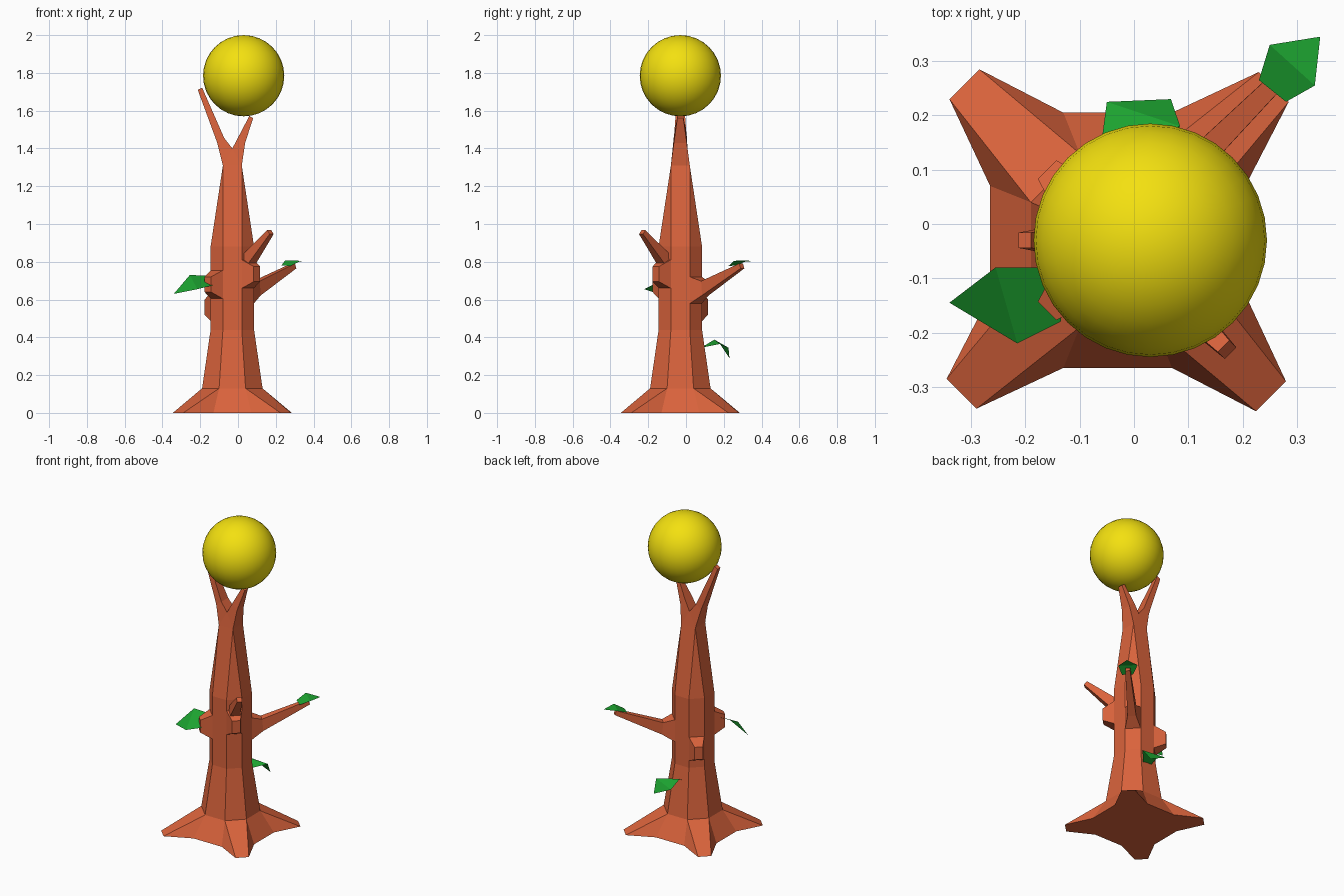
import bpy, bmesh, math
from mathutils import Vector

if "Cube" in bpy.data.objects:
    bpy.data.objects.remove(bpy.data.objects["Cube"])

C = Vector((-0.03, -0.03, 0))  # trunk axis


def material(name, rgb):
    m = bpy.data.materials.new(name)
    m.diffuse_color = (*rgb, 1)
    m.use_nodes = True
    m.node_tree.nodes["Principled BSDF"].inputs["Base Color"].default_value = m.diffuse_color
    return m


BARK = material("bark", (0.70, 0.125, 0.045))
LEAF = material("leaf", (0.012, 0.37, 0.03))
YELLOW = material("yellow", (0.90, 0.75, 0.005))


def finish(bm, name, mat, offset=C):
    bmesh.ops.remove_doubles(bm, verts=bm.verts, dist=0.0005)
    bmesh.ops.recalc_face_normals(bm, faces=bm.faces)
    me = bpy.data.meshes.new(name)
    bm.to_mesh(me)
    bm.free()
    me.materials.append(mat)
    ob = bpy.data.objects.new(name, me)
    ob.location = offset
    bpy.context.collection.objects.link(ob)
    return ob


def loft(bm, rings, caps=(True, True)):
    """Skin a list of equal-length point rings."""
    vs = [[bm.verts.new(p) for p in r] for r in rings]
    n = len(vs[0])
    for a, b in zip(vs, vs[1:]):
        for i in range(n):
            j = (i + 1) % n
            bm.faces.new((a[i], a[j], b[j], b[i]))
    if caps[0]:
        bm.faces.new(vs[0][::-1])
    if caps[1]:
        bm.faces.new(vs[-1])
    return vs


def four_sides(points, z):
    """Repeat the points of one side around the four sides."""
    out = []
    for k in range(4):
        c, s = round(math.cos(k * math.pi / 2)), round(math.sin(k * math.pi / 2))
        out += [(c * x - s * y, s * x + c * y, z) for x, y in points]
    return out


# Trunk: octagonal shaft tapering to a square
bm = bmesh.new()
rings = loft(bm, [four_sides([(b, -a), (b, a)], z) for z, a, b in
                  [(0.13, 0.07, 0.16), (0.44, 0.05, 0.115),
                   (0.88, 0.05, 0.115), (1.31, 0.05, 0.05)]], (False, False))

# Root flare: four spreading roots down to the ground
foot = [bm.verts.new(p) for p in
        four_sides([(0.235, -0.10), (0.235, 0.10), (0.315, 0.255), (0.26, 0.31)], 0)]
bm.faces.new(foot[::-1])
for k in range(4):
    f0, f1, f2, f3, f4 = [foot[(4 * k + i) % 16] for i in range(5)]
    o0, o1, o2 = [rings[0][(2 * k + i) % 8] for i in range(3)]
    bm.faces.new((f0, f1, o1, o0))
    bm.faces.new((f1, f2, o1))
    bm.faces.new((f2, f3, o2, o1))
    bm.faces.new((f3, f4, o2))

# Fork: two arms sharing a crotch edge; each ring is outer xz, inner xz, half depth
crotch = (0, 1.40, 0.038)
for s in (-1, 1):
    bm.faces.new([bm.verts.new(p) for p in
                  [(-0.05, s * 0.05, 1.31), (0.05, s * 0.05, 1.31), (0, s * crotch[2], 1.40)]])
for arm in ([((-0.05, 1.31, 0.05), crotch), ((-0.08, 1.43, 0.034), (-0.043, 1.455, 0.034)),
             ((-0.183, 1.71, 0.014), (-0.16, 1.722, 0.014))],
            [((0.05, 1.31, 0.05), crotch), ((0.068, 1.43, 0.034), (0.034, 1.465, 0.034)),
             ((0.11, 1.56, 0.016), (0.09, 1.572, 0.016))]):
    loft(bm, [[(o[0], -o[2], o[1]), (i[0], -i[2], i[1]), (i[0], i[2], i[1]), (o[0], o[2], o[1])]
              for o, i in arm], (False, True))
finish(bm, "trunk", BARK)


def limb(name, angle, sections):
    """Square limb growing out at an angle; sections: distance, z, half width, half height, tilt."""
    a = math.radians(angle)
    u, v = Vector((math.cos(a), math.sin(a), 0)), Vector((-math.sin(a), math.cos(a), 0))
    bm = bmesh.new()
    loft(bm, [[u * (d - q * h * math.sin(t)) + v * (p * w) + Vector((0, 0, z + q * h * math.cos(t)))
               for p, q in ((-1, -1), (1, -1), (1, 1), (-1, 1))]
              for d, z, w, h, t in sections])
    finish(bm, name, BARK)


# Knots on three corners
for name, angle, z in (("front_right_knot", -45, 0.735), ("front_left_knot", 225, 0.68),
                       ("back_left_knot", 135, 0.56)):
    limb(name, angle, [(0.10, z, 0.045, 0.08, 0), (0.1165, z, 0.045, 0.075, 0),
                       (0.184, z, 0.024, 0.04, 0)])

# Branches
limb("back_right_branch", 45, [(0.10, 0.65, 0.045, 0.075, 0), (0.1165, 0.65, 0.045, 0.07, 0),
                               (0.184, 0.66, 0.025, 0.038, 0.1), (0.46, 0.778, 0.014, 0.014, 0.4)])
limb("front_right_branch", -45, [(0.10, 0.79, 0.032, 0.035, 0.7), (0.285, 0.957, 0.015, 0.014, 0.7)])


# Leaves: folded five-sided blades (two base, two side, one tip point)
def leaf(name, base_a, base_b, side_b, tip, side_a):
    bm = bmesh.new()
    a, b, c, d, e = [bm.verts.new(p) for p in (base_a, base_b, side_b, tip, side_a)]
    bm.faces.new((a, b, c, e))
    bm.faces.new((e, c, d))
    finish(bm, name, LEAF, Vector())


leaf("branch_leaf", (0.23, 0.265, 0.78), (0.28, 0.225, 0.778), (0.333, 0.255, 0.805),
     (0.343, 0.345, 0.80), (0.25, 0.33, 0.808))
leaf("left_leaf", (-0.13, -0.08, 0.725), (-0.135, -0.18, 0.675), (-0.215, -0.22, 0.655),
     (-0.34, -0.145, 0.63), (-0.255, -0.08, 0.73))
leaf("back_leaf", (0.0, 0.08, 0.345), (-0.045, 0.08, 0.345), (-0.06, 0.15, 0.388),
     (-0.05, 0.225, 0.345), (0.085, 0.18, 0.365))
bm = bmesh.new()
bm.faces.new([bm.verts.new(p) for p in
              [(0.085, 0.18, 0.365), (-0.05, 0.225, 0.345), (0.068, 0.23, 0.29)]])
finish(bm, "back_leaf_tip", LEAF, Vector())

# Ball resting on the fork
bpy.ops.mesh.primitive_uv_sphere_add(segments=32, ring_count=16, radius=0.215,
                                     location=(0.03, -0.03, 1.785))
ball = bpy.context.object
ball.name = "ball"
ball.data.materials.append(YELLOW)
bpy.ops.object.shade_smooth()
